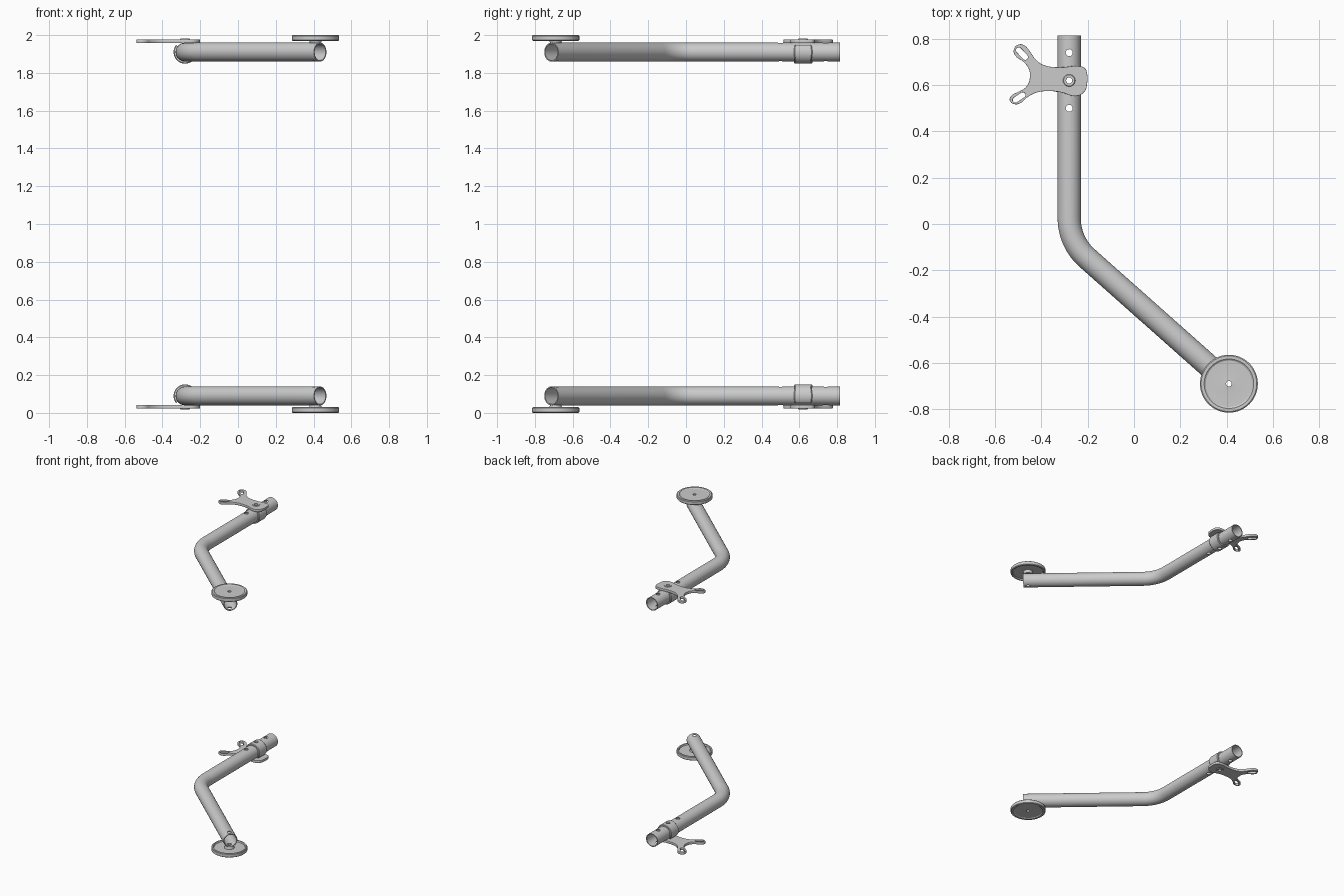
import bpy, bmesh
from math import sin, cos, pi, radians
from mathutils import Vector, Matrix

if "Cube" in bpy.data.objects:
    bpy.data.objects.remove(bpy.data.objects["Cube"])

parts = []
TUBE_Z, TUBE_R = 0.09, 0.05
PIVOT = (-0.28, 0.62)
FOOT = (0.41, -0.69)


def loft(name, rings, closed=True):
    """Skin a list of closed rings; wrap around or cap the ends."""
    bm = bmesh.new()
    vs = [[bm.verts.new(p) for p in r] for r in rings]
    n, k = len(vs), len(vs[0])
    for i in range(n if closed else n - 1):
        a, b = vs[i], vs[(i + 1) % n]
        for j in range(k):
            bm.faces.new((a[j], a[(j + 1) % k], b[(j + 1) % k], b[j]))
    if not closed:
        bm.faces.new(vs[0])
        bm.faces.new(vs[-1])
    bmesh.ops.recalc_face_normals(bm, faces=bm.faces)
    me = bpy.data.meshes.new(name)
    bm.to_mesh(me)
    bm.free()
    ob = bpy.data.objects.new(name, me)
    bpy.context.collection.objects.link(ob)
    return ob


def lathe(name, profile, centre, seg=64):
    return loft(name, [[(centre[0] + r * cos(2 * pi * i / seg), centre[1] + r * sin(2 * pi * i / seg), z)
                        for r, z in profile] for i in range(seg)])


def activate(ob):
    bpy.ops.object.select_all(action='DESELECT')
    ob.select_set(True)
    bpy.context.view_layer.objects.active = ob


def drill(ob, centre, r=0.015):
    bpy.ops.mesh.primitive_cylinder_add(vertices=24, radius=r, depth=0.4, location=(*centre, TUBE_Z))
    cutter = bpy.context.object
    activate(ob)
    m = ob.modifiers.new("hole", 'BOOLEAN')
    m.operation, m.solver, m.object = 'DIFFERENCE', 'EXACT', cutter
    bpy.ops.object.modifier_apply(modifier=m.name)
    bpy.data.objects.remove(cutter)


# bent hollow tube: straight run, bend, angled run
turn, bend_r = radians(48.4), 0.23
path = [((-0.28, 0.815), 0), ((-0.28, 0.025), 0)]
for i in range(1, 13):
    a = turn * i / 12
    path.append(((-0.28 + bend_r * (1 - cos(a)), 0.025 - bend_r * sin(a)), a))
path.append(((0.435, -0.713), turn))


def tube_ring(p, a, r, seg=40):
    side = (cos(a), sin(a))
    return [(p[0] + side[0] * r * cos(2 * pi * j / seg), p[1] + side[1] * r * cos(2 * pi * j / seg),
             TUBE_Z + r * sin(2 * pi * j / seg)) for j in range(seg)]


tube = loft("bent_tube", [tube_ring(p, a, TUBE_R) for p, a in path]
            + [tube_ring(p, a, TUBE_R - 0.006) for p, a in reversed(path)])
for c in [(-0.28, 0.74), PIVOT, (-0.28, 0.50), FOOT]:
    drill(tube, c)
parts.append(tube)

# round foot pad with raised rim and central hub
parts.append(lathe("foot_pad", [(0.012, 0.005), (0.03, 0.007), (0.1, 0.005), (0.107, 0.0), (0.12, 0.0),
                                (0.125, 0.004), (0.125, 0.026), (0.121, 0.03), (0.112, 0.03), (0.108, 0.021),
                                (0.035, 0.021), (0.03, 0.042), (0.012, 0.042)], FOOT))

# saddle clamp wrapped over the tube
rings = []
for i in range(37):
    t = radians(-38 + 256 * i / 36)
    w = 0.045 + 0.004 * cos(2 * t) ** 2
    rings.append([(-0.28 + r * cos(t), PIVOT[1] + y, TUBE_Z + r * sin(t))
                  for r, y in ((0.05, -w), (0.057, -w), (0.061, -w + 0.005),
                               (0.061, w - 0.005), (0.057, w), (0.05, w))])
clamp = loft("saddle_clamp", rings, closed=False)
drill(clamp, PIVOT)
parts.append(clamp)

# forked plate with two slots and a bolt hole
outline = [(-.203, .652), (-.212, .673), (-.238, .682), (-.32, .677), (-.394, .688), (-.424, .710),
           (-.45, .746), (-.471, .770), (-.497, .776), (-.519, .755), (-.514, .729), (-.476, .699),
           (-.454, .669), (-.45, .63), (-.467, .591), (-.502, .570), (-.527, .557), (-.537, .535),
           (-.519, .518), (-.489, .523), (-.463, .546), (-.424, .567), (-.381, .574), (-.32, .570),
           (-.247, .553), (-.212, .574), (-.203, .604)]


def slot(a, b, r=0.012, seg=8):
    a, b = Vector(a), Vector(b)
    d = (b - a).normalized()
    n = Vector((-d.y, d.x))
    arc = [pi * i / seg for i in range(seg + 1)]
    return [b + r * (n * cos(t) + d * sin(t)) for t in arc] + [a - r * (n * cos(t) + d * sin(t)) for t in arc]


cu = bpy.data.curves.new("forked_plate", 'CURVE')
cu.dimensions, cu.fill_mode, cu.extrude, cu.resolution_u = '2D', 'BOTH', 0.0075, 4
cu.bevel_depth, cu.bevel_resolution, cu.offset = 0.002, 1, -0.002
sp = cu.splines.new('BEZIER')
sp.bezier_points.add(len(outline) - 1)
for bp, p in zip(sp.bezier_points, outline):
    bp.co = (*p, 0)
    bp.handle_left_type = bp.handle_right_type = 'AUTO'
sp.use_cyclic_u = True
hole = [(PIVOT[0] + 0.013 * cos(2 * pi * i / 24), PIVOT[1] + 0.013 * sin(2 * pi * i / 24)) for i in range(24)]
for pts in (slot((-.498, .751), (-.470, .721)), slot((-.512, .536), (-.481, .557)), hole):
    sp = cu.splines.new('POLY')
    sp.points.add(len(pts) - 1)
    for q, p in zip(sp.points, pts):
        q.co = (p[0], p[1], 0, 1)
    sp.use_cyclic_u = True
plate = bpy.data.objects.new("forked_plate", cu)
bpy.context.collection.objects.link(plate)
activate(plate)
bpy.ops.object.convert(target='MESH')
plate = bpy.context.object
plate.data.transform(Matrix.Translation((0, 0, 0.0325)))
parts.append(plate)

# washer around the plate's bolt hole
parts.append(lathe("plate_washer", [(0.013, 0.019), (0.024, 0.019), (0.027, 0.024), (0.013, 0.024)], PIVOT, 32))

# smooth everything, then mirror the lower arm to the upper one
flip = Matrix.Translation((0, 0, 2)) @ Matrix.Diagonal((1, 1, -1, 1))
for ob in parts:
    activate(ob)
    bpy.ops.object.shade_smooth_by_angle(angle=radians(30))
    base = ob.name
    ob.name = "lower_" + base
    up = bpy.data.objects.new("upper_" + base, ob.data.copy())
    up.data.transform(flip)
    up.data.flip_normals()
    bpy.context.collection.objects.link(up)
